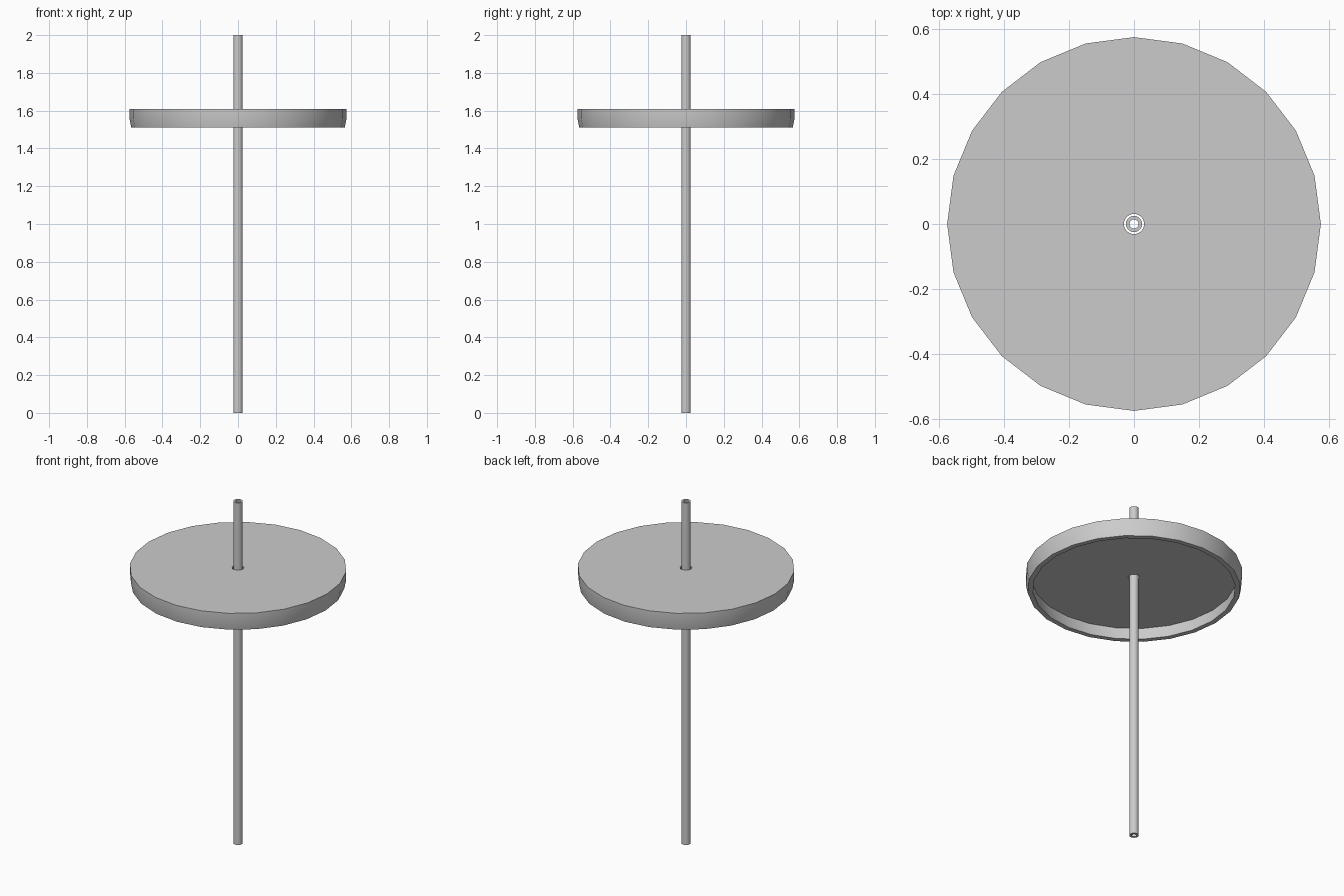
import bpy, bmesh
from math import cos, sin, tau, radians

if "Cube" in bpy.data.objects:
    bpy.data.objects.remove(bpy.data.objects["Cube"])


def lathe(name, profile, sides):
    """Revolve a closed (radius, z) profile around the z axis."""
    bm = bmesh.new()
    rings = [[bm.verts.new((r * cos(tau * i / sides), r * sin(tau * i / sides), z))
              for i in range(sides)] for r, z in profile]
    for k, ring in enumerate(rings):
        nxt = rings[(k + 1) % len(rings)]
        for i in range(sides):
            j = (i + 1) % sides
            bm.faces.new((ring[i], ring[j], nxt[j], nxt[i]))
    bmesh.ops.recalc_face_normals(bm, faces=bm.faces)
    mesh = bpy.data.meshes.new(name)
    bm.to_mesh(mesh)
    bm.free()
    obj = bpy.data.objects.new(name, mesh)
    bpy.context.collection.objects.link(obj)
    bpy.ops.object.select_all(action='DESELECT')
    obj.select_set(True)
    bpy.context.view_layer.objects.active = obj
    bpy.ops.object.shade_smooth_by_angle(angle=radians(30))
    return obj


# Hollow pole, open at both ends
lathe("pole", [(0.025, 0), (0.025, 2), (0.014, 2), (0.014, 0)], 24)

# Shallow tray-like disc, open underneath, with a clearance hole for the pole
lathe("disc", [(0.031, 1.61), (0.575, 1.61), (0.575, 1.56), (0.565, 1.51),
               (0.537, 1.51), (0.545, 1.56), (0.545, 1.58), (0.031, 1.58)], 24)
